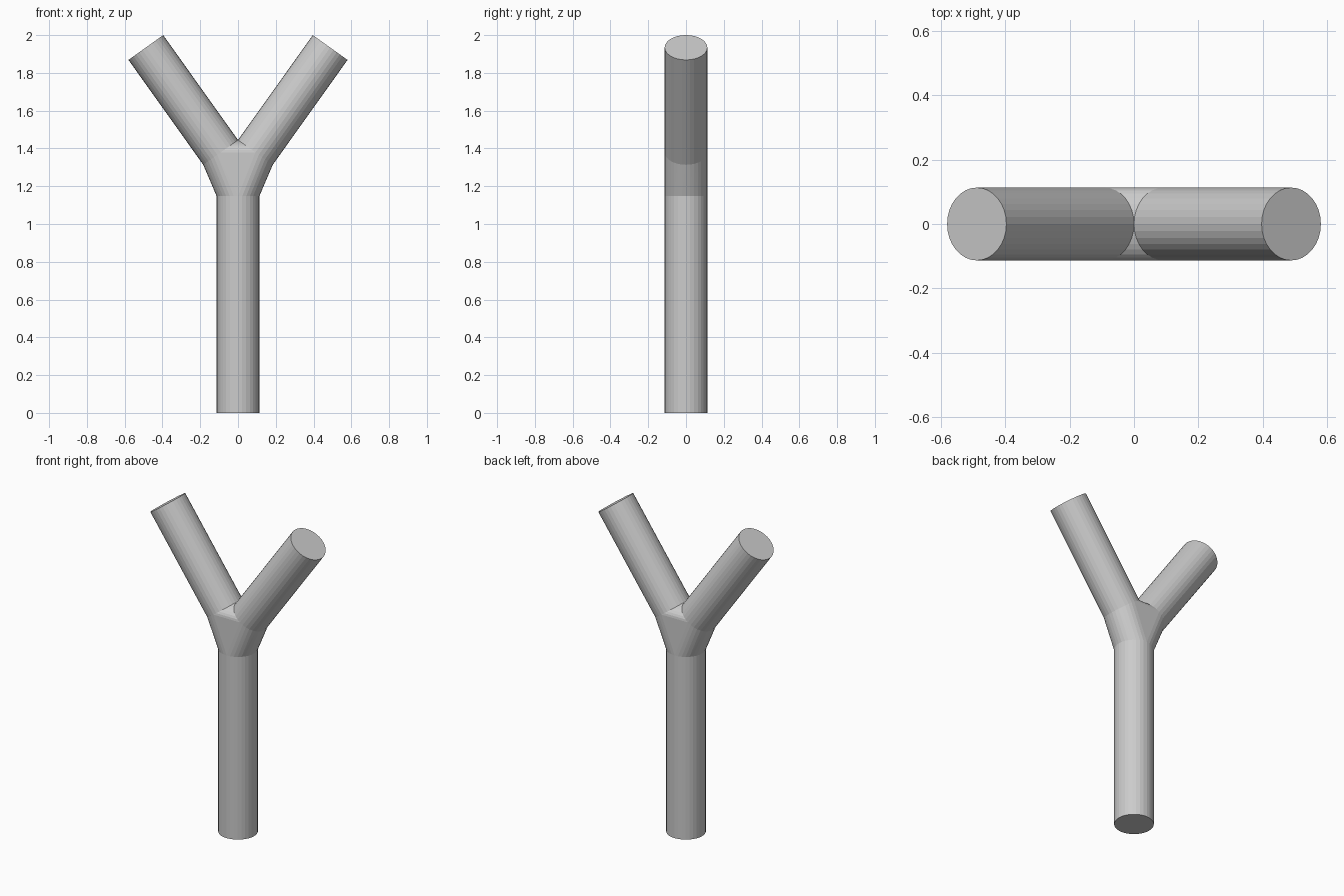
import bpy, bmesh, math
from mathutils import Vector, Matrix

if "Cube" in bpy.data.objects:
    bpy.data.objects.remove(bpy.data.objects["Cube"])

R = 0.113                      # pipe radius
SIDES = 32
TILT = math.radians(35.5)      # branch lean from vertical
LENGTH = 0.682                 # branch length
TRUNK_TOP = 1.147
CROTCH = 2.0 - LENGTH * math.cos(TILT)   # height where the branches touch


def ring(centre, tilt):
    """Circle of points around a centre, tilted about the y axis."""
    m = Matrix.Translation(centre) @ Matrix.Rotation(tilt, 4, 'Y')
    angles = [2 * math.pi * i / SIDES for i in range(SIDES)]
    return [m @ Vector((R * math.cos(a), R * math.sin(a), 0)) for a in angles]


def finish(bm, name):
    bmesh.ops.recalc_face_normals(bm, faces=bm.faces)
    mesh = bpy.data.meshes.new(name)
    bm.to_mesh(mesh)
    bm.free()
    bpy.context.collection.objects.link(bpy.data.objects.new(name, mesh))


def limb(name, start, end):
    """Straight pipe, capped at the free end and open at the joint."""
    bm = bmesh.new()
    a = [bm.verts.new(p) for p in start]
    b = [bm.verts.new(p) for p in end]
    for i in range(SIDES):
        j = (i + 1) % SIDES
        bm.faces.new((a[i], a[j], b[j], b[i]))
    cap = bm.faces.new(b)
    # orient outward from the cap direction
    outward = sum(end, Vector()) - sum(start, Vector())
    bm.normal_update()
    flip = cap.normal.dot(outward) < 0
    bmesh.ops.recalc_face_normals(bm, faces=bm.faces)
    bm.normal_update()
    if cap.normal.dot(outward) < 0:
        bmesh.ops.reverse_faces(bm, faces=bm.faces)
    mesh = bpy.data.meshes.new(name)
    bm.to_mesh(mesh)
    bm.free()
    bpy.context.collection.objects.link(bpy.data.objects.new(name, mesh))


# Trunk
trunk_top = ring(Vector((0, 0, TRUNK_TOP)), 0)
limb("trunk", trunk_top, ring(Vector((0, 0, 0)), 0))

# Two mirrored branches
rings = [trunk_top]
for side, name in ((-1, "left_branch"), (1, "right_branch")):
    axis = Vector((side * math.sin(TILT), 0, math.cos(TILT)))
    base = Vector((side * R * math.cos(TILT), 0, CROTCH - R * math.sin(TILT)))
    start = ring(base, side * TILT)
    limb(name, start, ring(base + axis * LENGTH, side * TILT))
    rings.append(start)

# Junction: hull wrapped around the three pipe mouths, mouths left open
bm = bmesh.new()
group = {}
for k, points in enumerate(rings):
    for p in points:
        group[bm.verts.new(p)] = k
bmesh.ops.convex_hull(bm, input=list(bm.verts))
bmesh.ops.recalc_face_normals(bm, faces=bm.faces)
mouths = [f for f in bm.faces if len({group.get(v) for v in f.verts}) == 1]
bmesh.ops.delete(bm, geom=mouths, context='FACES')
mesh = bpy.data.meshes.new("junction")
bm.to_mesh(mesh)
bm.free()
bpy.context.collection.objects.link(bpy.data.objects.new("junction", mesh))
